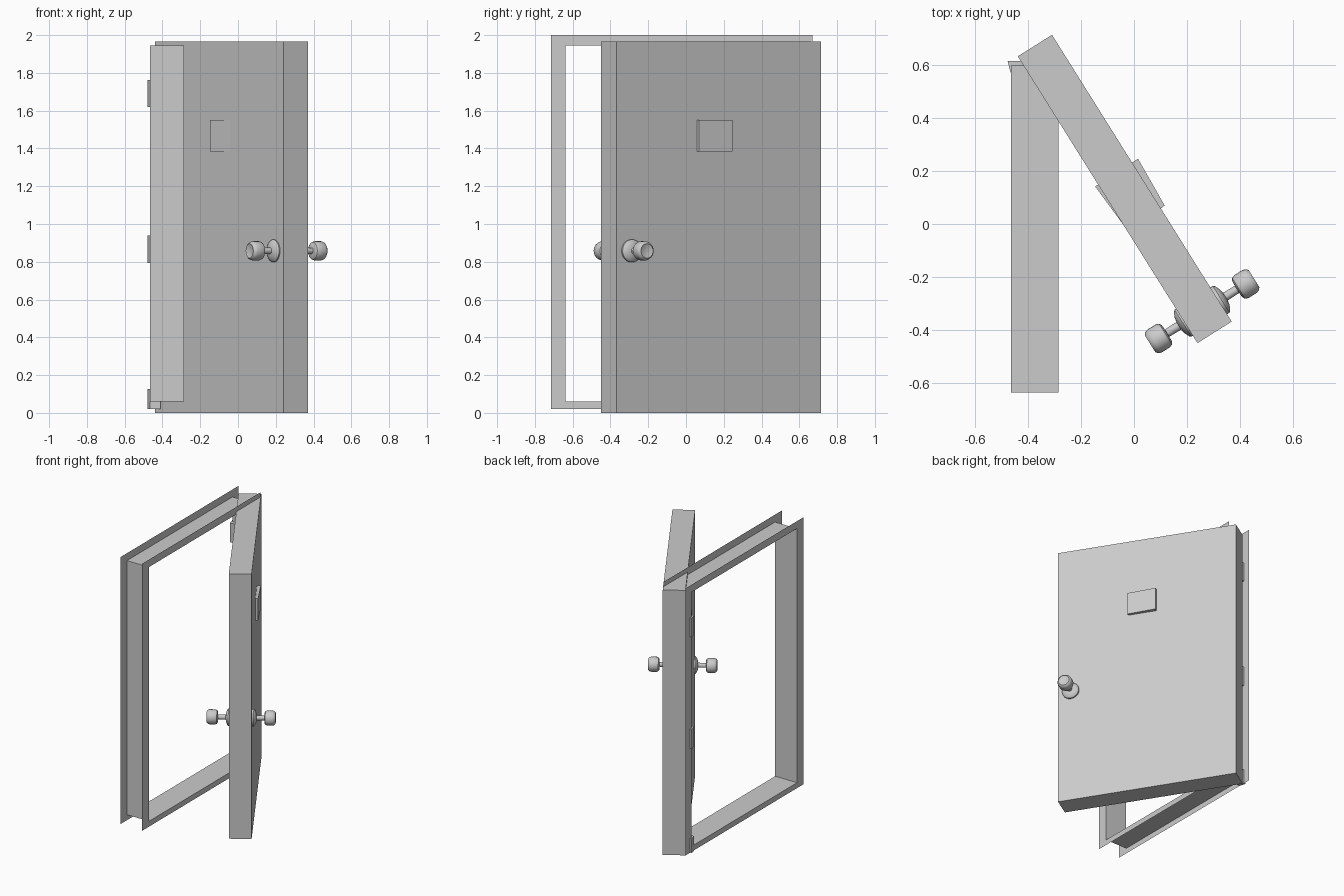
import bpy, math
from mathutils import Matrix, Vector

if "Cube" in bpy.data.objects:
    bpy.data.objects.remove(bpy.data.objects["Cube"])

ANGLE = math.atan2(-1.085, 0.68)          # swing direction of the open door


def mesh_object(name, verts, faces):
    me = bpy.data.meshes.new(name)
    me.from_pydata(verts, [], faces)
    me.update()
    ob = bpy.data.objects.new(name, me)
    bpy.context.collection.objects.link(ob)
    return ob


def prism(name, outline, z0, z1):
    # outline is counter-clockwise in plan
    n = len(outline)
    verts = [(x, y, z) for z in (z0, z1) for x, y in outline]
    faces = [(i, (i + 1) % n, n + (i + 1) % n, n + i) for i in range(n)]
    faces += [tuple(range(n - 1, -1, -1)), tuple(range(n, 2 * n))]
    return mesh_object(name, verts, faces)


# Door frame: thin sheet channel, lining with two outward flanges
outer = (-0.715, 0.67, 0.02, 2.0)
inner = (-0.637, 0.60, 0.06, 1.945)
verts, faces = [], []
for x, (y0, y1, z0, z1) in ((-0.285, outer), (-0.285, inner), (-0.465, inner), (-0.465, outer)):
    verts += [(x, y0, z0), (x, y1, z0), (x, y1, z1), (x, y0, z1)]
for r in range(3):
    for i in range(4):
        j = (i + 1) % 4
        faces.append((r * 4 + i, r * 4 + j, r * 4 + 4 + j, r * 4 + 4 + i))
mesh_object("door_frame", verts, faces)

# Door slab
bpy.ops.mesh.primitive_cube_add(size=1)
door = bpy.context.object
door.name = "door_slab"
door.data.transform(Matrix.Translation((-0.035, 0.1325, 0.9825))
                    @ Matrix.Rotation(ANGLE, 4, 'Z')
                    @ Matrix.Diagonal((1.28, 0.153, 1.965, 1)))

# Viewing panel set slightly askew through the door
prism("view_panel", [(0.015, 0.247), (-0.147, 0.142), (-0.017, -0.035), (0.116, 0.07)], 1.385, 1.55)

# Hinges
for i, (z0, z1) in enumerate(((0.02, 0.127), (0.793, 0.94), (1.62, 1.763))):
    prism(f"hinge_{i + 1}", [(-0.478, 0.616), (-0.467, 0.573), (-0.41, 0.573), (-0.42, 0.616)], z0, z1)

# Knobs: lathe profile (radius, distance from door centre plane)
profile = [(0.06, 0.07), (0.06, 0.085), (0.054, 0.092), (0.034, 0.101), (0.017, 0.104),
           (0.016, 0.156), (0.036, 0.157), (0.046, 0.163), (0.051, 0.175),
           (0.051, 0.212), (0.047, 0.224), (0.038, 0.232), (0.033, 0.229)]
SEG = 24
axis = Vector((math.sin(-ANGLE), math.cos(ANGLE), 0))
for name, s in (("knob_outside", 1), ("knob_inside", -1)):
    rot = (axis * s).to_track_quat('Z', 'Y').to_matrix().to_4x4()
    mat = Matrix.Translation((0.2575, -0.33, 0.858)) @ rot
    verts = [mat @ Vector((r * math.cos(2 * math.pi * k / SEG), r * math.sin(2 * math.pi * k / SEG), h))
             for r, h in profile for k in range(SEG)]
    faces = [(p * SEG + k, p * SEG + (k + 1) % SEG, (p + 1) * SEG + (k + 1) % SEG, (p + 1) * SEG + k)
             for p in range(len(profile) - 1) for k in range(SEG)]
    last = (len(profile) - 1) * SEG
    faces += [tuple(range(SEG - 1, -1, -1)), tuple(range(last, last + SEG))]
    knob = mesh_object(name, verts, faces)
    bpy.ops.object.select_all(action='DESELECT')
    knob.select_set(True)
    bpy.context.view_layer.objects.active = knob
    bpy.ops.object.shade_smooth_by_angle(angle=math.radians(35))
